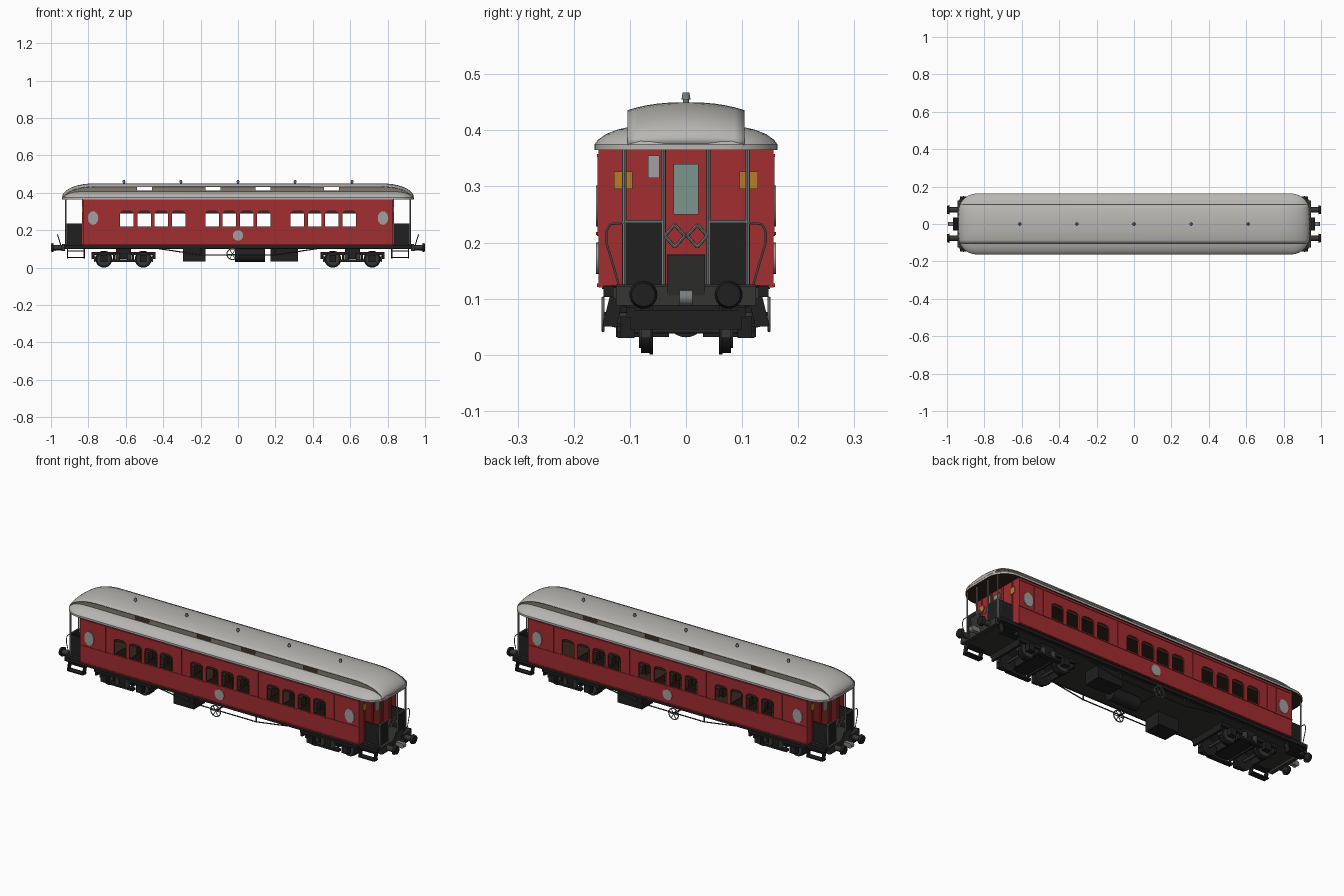
import bpy, bmesh, math
from mathutils import Vector, Matrix

if "Cube" in bpy.data.objects:
    bpy.data.objects.remove(bpy.data.objects["Cube"])

def material(name, r, g, b):
    m = bpy.data.materials.new(name)
    m.diffuse_color = (r, g, b, 1)
    m.use_nodes = True
    m.node_tree.nodes["Principled BSDF"].inputs["Base Color"].default_value = m.diffuse_color
    return m

RED = material("carriage_red", 0.36, 0.026, 0.03)
ROOF = material("roof_grey", 0.48, 0.47, 0.45)
TAUPE = material("taupe", 0.22, 0.195, 0.155)
BLACK = material("black", 0.013, 0.014, 0.013)
DARK = material("dark_grey", 0.035, 0.037, 0.032)
METAL = material("metal_grey", 0.2, 0.21, 0.2)
PALE = material("pale_grey", 0.36, 0.35, 0.35)
ORANGE = material("orange", 0.5, 0.2, 0.02)
GLASS = material("pale_green_glass", 0.2, 0.3, 0.27)
BROWN = material("dark_brown", 0.035, 0.018, 0.011)

def add(name, bm, *mats):
    bmesh.ops.recalc_face_normals(bm, faces=bm.faces[:])
    me = bpy.data.meshes.new(name)
    bm.to_mesh(me)
    bm.free()
    for m in mats:
        me.materials.append(m)
    ob = bpy.data.objects.new(name, me)
    bpy.context.collection.objects.link(ob)
    return ob

def box(name, x0, x1, y0, y1, z0, z1, mat, rot=None):
    bm = bmesh.new()
    bmesh.ops.create_cube(bm, size=1)
    m = Matrix.Translation(((x0 + x1) / 2, (y0 + y1) / 2, (z0 + z1) / 2))
    if rot:
        m = m @ Matrix.Rotation(rot[0], 4, rot[1])
    bm.transform(m @ Matrix.Diagonal((abs(x1 - x0), abs(y1 - y0), abs(z1 - z0), 1)))
    return add(name, bm, mat)

def cyl(name, p0, p1, r, mat, n=16, r2=None):
    p0, p1 = Vector(p0), Vector(p1)
    d = p1 - p0
    bm = bmesh.new()
    bmesh.ops.create_cone(bm, cap_ends=True, segments=n, radius1=r,
                          radius2=r if r2 is None else r2, depth=d.length)
    q = Vector((0, 0, 1)).rotation_difference(d).to_matrix().to_4x4()
    bm.transform(Matrix.Translation((p0 + p1) / 2) @ q)
    return add(name, bm, mat)

def rod(name, pts, r, mat):
    for a, b in zip(pts, pts[1:]):
        cyl(name, a, b, r, mat, 8)

def panel(name, outline, holes, y, half, mat, inner):
    """Upright x-z sheet with holes; the face towards the centre gets another colour."""
    cu = bpy.data.curves.new(name, 'CURVE')
    cu.dimensions, cu.fill_mode, cu.extrude = '2D', 'BOTH', half
    for loop in [outline] + holes:
        s = cu.splines.new('POLY')
        s.points.add(len(loop) - 1)
        for p, (a, b) in zip(s.points, loop):
            p.co = (a, b, 0, 1)
        s.use_cyclic_u = True
    ob = bpy.data.objects.new(name, cu)
    bpy.context.collection.objects.link(ob)
    bpy.ops.object.select_all(action='DESELECT')
    ob.select_set(True)
    bpy.context.view_layer.objects.active = ob
    bpy.ops.object.convert(target='MESH')
    ob = bpy.context.view_layer.objects.active
    bm = bmesh.new()
    bm.from_mesh(ob.data)
    bpy.data.objects.remove(ob)
    bmesh.ops.remove_doubles(bm, verts=bm.verts[:], dist=1e-5)
    bm.transform(Matrix.Translation((0, y, 0)) @ Matrix.Rotation(math.pi / 2, 4, 'X'))
    for f in bm.faces:
        f.material_index = int(abs(f.calc_center_median().y) < abs(y) - half * 0.9)
    return add(name, bm, mat, inner)

def rect(x0, x1, z0, z1):
    return [(x0, z0), (x1, z0), (x1, z1), (x0, z1)]

def arched(x, w, z0, z1, r=0.018):
    pts = [(x - w, z0), (x + w, z0)]
    for cx, a0 in ((x + w - r, 0), (x - w + r, 90)):
        pts += [(cx + r * math.cos(math.radians(a0 + a)), z1 - r + r * math.sin(math.radians(a0 + a)))
                for a in (0, 30, 60, 90)]
    return pts

# side walls with window openings, mouldings and oval lights
windows = [c + d for c in (-0.456, 0, 0.456) for d in (-0.138, -0.046, 0.046, 0.138)]
for sy in (-1, 1):
    panel("side_wall", rect(-0.83, 0.83, 0.12, 0.367), [arched(x, 0.036, 0.218, 0.305) for x in windows],
          sy * 0.152, 0.004, RED, BROWN)
    for z in (0.124, 0.215, 0.355):
        box("side_moulding", -0.83, 0.83, sy * 0.155, sy * 0.159, z - 0.003, z + 0.003, RED)
    for x in (-0.825, -0.735, -0.68, -0.228, 0.228, 0.68, 0.735, 0.825):
        box("side_batten", x - 0.003, x + 0.003, sy * 0.155, sy * 0.158, 0.215, 0.355, RED)
    for x in windows:
        box("window_top_light", x - 0.038, x + 0.038, sy * 0.148, sy * 0.15, 0.29, 0.307, BROWN)
        box("window_sill", x - 0.037, x + 0.037, sy * 0.15, sy * 0.16, 0.213, 0.219, RED)
    for x in (-0.775, 0.775):
        o = cyl("oval_window", (0, 0, 0), (0, sy * 0.005, 0), 0.028, PALE, 20)
        o.data.transform(Matrix.Translation((x, sy * 0.155, 0.265)) @ Matrix.Diagonal((1, 1, 1.3, 1)))
    cyl("round_plate", (0, sy * 0.155, 0.172), (0, sy * 0.16, 0.172), 0.028, PALE, 24)

# interior floor and low benches
box("interior_floor", -0.83, 0.83, -0.15, 0.15, 0.117, 0.124, BROWN)
for x in windows:
    for sy in (-1, 1):
        box("bench", x - 0.025, x + 0.025, sy * 0.05, sy * 0.145, 0.124, 0.165, BROWN)
        box("bench_back", x - 0.046, x - 0.04, sy * 0.05, sy * 0.145, 0.124, 0.212, BROWN)

# lower roof: rounded rectangle rings stepping inwards, brown ceiling underneath
def ring(inset, z):
    hx, hy, r = 0.94 - inset, 0.163 - inset, 0.1 - inset
    pts = []
    for k, (sx, sy) in enumerate(((1, 1), (-1, 1), (-1, -1), (1, -1))):
        for i in range(9):
            a = math.radians(90 * k + i * 90 / 8)
            pts.append((sx * (hx - r) + r * math.cos(a), sy * (hy - r) + r * math.sin(a), z))
    return pts
bm = bmesh.new()
rings = [[bm.verts.new(p) for p in ring(*s)] for s in
         ((0, 0.365), (0, 0.375), (0.006, 0.383), (0.02, 0.393), (0.04, 0.401), (0.066, 0.407))]
for a, b in zip(rings, rings[1:]):
    for i in range(len(a)):
        j = (i + 1) % len(a)
        bm.faces.new((a[i], a[j], b[j], b[i]))
bm.faces.new(rings[0]).material_index = 1
add("lower_roof", bm, ROOF, BROWN)

# raised upper roof, curving down at both ends
half = [(0.77 + 0.17 * math.sin(math.radians(a)), math.cos(math.radians(a))) for a in range(0, 91, 9)]
stations = [(-x, c) for x, c in reversed(half)] + half
bm = bmesh.new()
rows = []
for x, c in stations:
    row = []
    for i in range(13):
        t = i / 6 - 1
        z = 0.374 + 0.062 * c + 0.014 * (0.2 + 0.8 * c) * (1 - abs(t) ** 2.4)
        row.append(bm.verts.new((x - math.copysign(0.008 * t * t, x), t * 0.104, z)))
    rows.append(row)
for a, b in zip(rows, rows[1:]):
    for i in range(12):
        bm.faces.new((a[i], a[i + 1], b[i + 1], b[i]))
shell = add("upper_roof", bm, ROOF)
mod = shell.modifiers.new("thickness", 'SOLIDIFY')
mod.thickness = 0.005

# clerestory sides with small openings
top = [(x * 0.985, 0.372 + 0.062 * c) for x, c in reversed(stations)]
for sy in (-1, 1):
    panel("clerestory_side", [(-0.928, 0.37), (0.928, 0.37)] + top[1:-1],
          [rect(x - 0.04, x + 0.04, 0.411, 0.43) for x in (-0.5, -0.133, 0.133, 0.5)],
          sy * 0.099, 0.002, TAUPE, TAUPE)

# roof ventilators
for x in (-0.61, -0.305, 0, 0.305, 0.61):
    cyl("vent_stem", (x, 0, 0.445), (x, 0, 0.458), 0.005, METAL, 12)
    cyl("vent_cap", (x, 0, 0.455), (x, 0, 0.467), 0.008, METAL, 12, 0.006)

# underframe
box("underframe", -0.935, 0.935, -0.13, 0.13, 0.1, 0.12, DARK)
for sy in (-1, 1):
    box("side_sill", -0.93, 0.93, sy * 0.125, sy * 0.147, 0.103, 0.122, BLACK)
    rod("truss_rod", [(x, sy * 0.13, z) for x, z in ((-0.45, 0.105), (-0.2, 0.068), (0.2, 0.068), (0.45, 0.105))], 0.003, DARK)
    for x in (-0.2, 0.2):
        cyl("truss_post", (x, sy * 0.13, 0.066), (x, sy * 0.13, 0.105), 0.004, DARK, 8)
    # brake handwheel
    bpy.ops.mesh.primitive_torus_add(major_radius=0.029, minor_radius=0.003, major_segments=24, minor_segments=6,
                                     location=(-0.03, sy * 0.148, 0.072), rotation=(math.pi / 2, 0, 0))
    bpy.context.object.name = "handwheel"
    bpy.context.object.data.materials.append(METAL)
    for k in range(3):
        dx, dz = 0.029 * math.cos(k * math.pi / 3), 0.029 * math.sin(k * math.pi / 3)
        cyl("handwheel_spoke", (-0.03 - dx, sy * 0.148, 0.072 - dz), (-0.03 + dx, sy * 0.148, 0.072 + dz), 0.002, METAL, 6)
cyl("handwheel_shaft", (-0.03, -0.148, 0.072), (-0.03, 0.148, 0.072), 0.004, DARK, 8)
box("battery_box", -0.295, -0.175, -0.125, -0.03, 0.032, 0.102, BLACK)
box("battery_box", 0.175, 0.32, 0.03, 0.125, 0.032, 0.102, BLACK)
cyl("air_tank", (-0.015, 0, 0.066), (0.145, 0, 0.066), 0.035, BLACK, 24)

# bogies
for bx in (-0.612, 0.612):
    box("bogie_bolster", bx - 0.04, bx + 0.04, -0.105, 0.105, 0.045, 0.1, BLACK)
    for sx in (-1, 1):
        ax = bx + sx * 0.105
        cyl("axle", (ax, -0.1, 0.045), (ax, 0.1, 0.045), 0.007, DARK, 12)
        box("bogie_end_beam", bx + sx * 0.158, bx + sx * 0.17, -0.1, 0.1, 0.045, 0.08, BLACK)
        box("bogie_transom", bx + sx * 0.045, bx + sx * 0.055, -0.1, 0.1, 0.04, 0.075, BLACK)
        for sy in (-1, 1):
            cyl("wheel_tread", (ax, sy * 0.064, 0.045), (ax, sy * 0.08, 0.045), 0.042, BLACK, 28)
            cyl("wheel_flange", (ax, sy * 0.059, 0.045), (ax, sy * 0.065, 0.045), 0.045, BLACK, 28)
            cyl("wheel_hub", (ax, sy * 0.08, 0.045), (ax, sy * 0.084, 0.045), 0.033, DARK, 20)
            box("axle_box", ax - 0.018, ax + 0.018, sy * 0.092, sy * 0.118, 0.03, 0.068, BLACK)
            cyl("bogie_spring", (bx + sx * 0.03, sy * 0.11, 0.04), (bx + sx * 0.03, sy * 0.11, 0.075), 0.012, DARK, 12)
            box("brake_shoe", ax + sx * 0.044, ax + sx * 0.052, sy * 0.062, sy * 0.08, 0.03, 0.065, DARK)
    for sy in (-1, 1):
        box("bogie_side_frame", bx - 0.17, bx + 0.17, sy * 0.092, sy * 0.106, 0.066, 0.084, BLACK)
        box("bogie_lower_bar", bx - 0.07, bx + 0.07, sy * 0.098, sy * 0.122, 0.03, 0.042, BLACK)

# carriage ends and open platforms
for s in (-1, 1):
    box("end_wall", s * 0.822, s * 0.83, -0.156, 0.156, 0.12, 0.367, RED)
    box("door_glass", s * 0.829, s * 0.834, -0.022, 0.022, 0.25, 0.34, GLASS)
    box("notice_plate", s * 0.829, s * 0.834, -s * 0.068, -s * 0.047, 0.315, 0.355, PALE)
    box("platform_floor", s * 0.83, s * 0.94, -0.125, 0.125, 0.112, 0.125, DARK)
    box("buffer_beam", s * 0.925, s * 0.945, -0.125, 0.125, 0.088, 0.122, DARK)
    box("bridge_plate", s * 0.952, s * 0.957, -0.034, 0.034, 0.105, 0.18, DARK, (s * 0.3, 'Y'))
    box("coupler_shank", s * 0.94, s * 0.985, -0.01, 0.01, 0.09, 0.115, METAL)
    cyl("coupler_hook", (s * 0.98, -0.012, 0.102), (s * 0.98, 0.012, 0.102), 0.014, METAL, 12)
    for sy in (-1, 1):
        box("orange_plate", s * 0.829, s * 0.834, sy * 0.095, sy * 0.128, 0.295, 0.327, ORANGE)
        for y in (0.04, 0.11):
            cyl("platform_post", (s * 0.92, sy * y, 0.12), (s * 0.92, sy * y, 0.367), 0.004, METAL, 8)
            box("end_batten", s * 0.829, s * 0.834, sy * (y - 0.004), sy * (y + 0.004), 0.122, 0.365, RED)
        box("end_guard", s * 0.917, s * 0.923, sy * 0.04, sy * 0.11, 0.125, 0.235, BLACK)
        box("side_guard", s * 0.832, s * 0.923, sy * 0.108, sy * 0.113, 0.122, 0.235, BLACK)
        rod("guard_rail", [(s * 0.92, sy * 0.04, 0.237), (s * 0.92, sy * 0.11, 0.237)], 0.003, METAL)
        rod("curved_handrail", [(s * 0.922, sy * y, z) for y, z in
            ((0.11, 0.235), (0.135, 0.233), (0.142, 0.22), (0.142, 0.2), (0.13, 0.16), (0.12, 0.125))], 0.002, METAL)
        # gate lattice
        g = [(s * 0.922, sy * 0.02 + 0.018 * math.sin(k * math.pi / 2), 0.212 + 0.02 * math.cos(k * math.pi / 2)) for k in range(5)]
        rod("gate_lattice", g, 0.003, METAL)
        # buffers
        cyl("buffer_shank", (s * 0.94, sy * 0.076, 0.107), (s * 0.988, sy * 0.076, 0.107), 0.014, DARK, 16)
        cyl("buffer_head", (s * 0.986, sy * 0.076, 0.107), (s * 1.0, sy * 0.076, 0.107), 0.025, BLACK, 24, 0.021)
        # steps
        for x in (0.822, 0.912):
            box("step_hanger", s * (x - 0.003), s * (x + 0.003), sy * 0.115, sy * 0.14, 0.05, 0.122, BLACK, (sy * 0.25, 'X'))
        box("lower_step", s * 0.82, s * 0.915, sy * 0.115, sy * 0.147, 0.05, 0.056, BLACK)
        box("upper_step", s * 0.82, s * 0.915, sy * 0.105, sy * 0.135, 0.085, 0.091, BLACK)

# smooth shading with sharp edges kept
bpy.ops.object.select_all(action='SELECT')
bpy.context.view_layer.objects.active = shell
bpy.ops.object.shade_smooth_by_angle(angle=math.radians(35))
